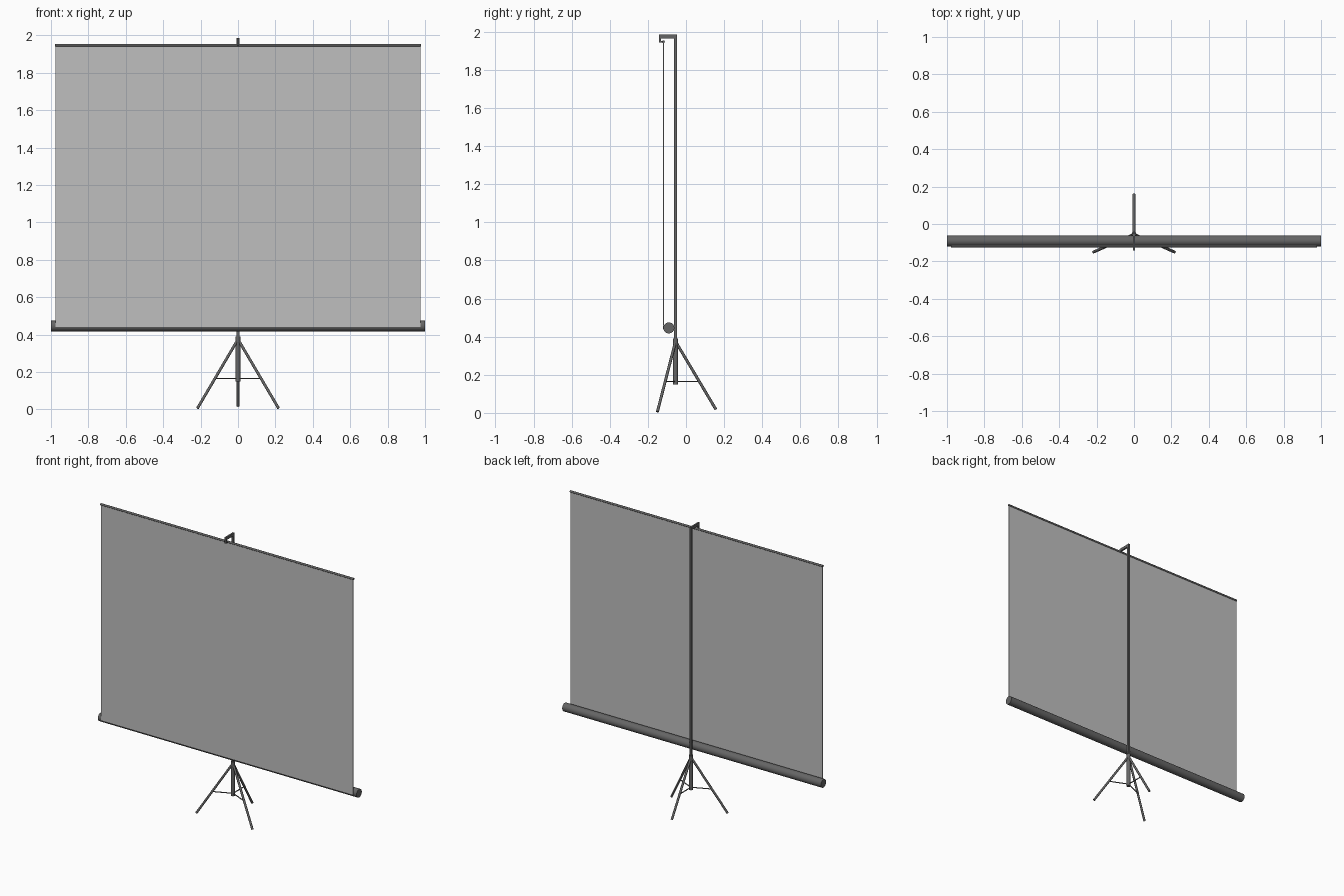
import bpy
import bmesh
from mathutils import Vector

old = bpy.data.objects.get("Cube")
if old:
    bpy.data.objects.remove(old, do_unlink=True)


def material(name, grey):
    mat = bpy.data.materials.new(name)
    mat.use_nodes = True
    colour = (grey, grey, grey, 1)
    mat.diffuse_color = colour
    mat.node_tree.nodes["Principled BSDF"].inputs["Base Color"].default_value = colour
    return mat


metal = material("dark grey metal", 0.13)
fabric = material("light grey fabric", 0.52)


def finish(name, bm, mat, smooth=False):
    mesh = bpy.data.meshes.new(name)
    bm.to_mesh(mesh)
    bm.free()
    mesh.materials.append(mat)
    obj = bpy.data.objects.new(name, mesh)
    bpy.context.collection.objects.link(obj)
    if smooth:
        bpy.ops.object.select_all(action="DESELECT")
        obj.select_set(True)
        bpy.context.view_layer.objects.active = obj
        bpy.ops.object.shade_smooth_by_angle(angle=0.7)
    return obj


def box(name, low, high, mat=metal):
    """Box between two opposite corners."""
    low, high = Vector(low), Vector(high)
    bm = bmesh.new()
    bmesh.ops.create_cube(bm, size=1)
    bmesh.ops.scale(bm, vec=high - low, verts=bm.verts)
    bmesh.ops.translate(bm, vec=(low + high) / 2, verts=bm.verts)
    return finish(name, bm, mat)


def rod(name, start, end, radius, sides=12):
    """Capped cylinder between two points."""
    start, end = Vector(start), Vector(end)
    axis = end - start
    bm = bmesh.new()
    bmesh.ops.create_cone(bm, cap_ends=True, segments=sides, radius1=radius,
                          radius2=radius, depth=axis.length)
    bmesh.ops.rotate(bm, verts=bm.verts, cent=(0, 0, 0),
                     matrix=axis.to_track_quat("Z", "Y").to_matrix())
    bmesh.ops.translate(bm, vec=(start + end) / 2, verts=bm.verts)
    return finish(name, bm, metal, smooth=True)


POLE_Y = -0.055
SCREEN_Y = -0.118

# Screen, its top bar and the roller housing below
box("screen", (-0.975, SCREEN_Y - 0.002, 0.44), (0.975, SCREEN_Y + 0.002, 1.95), fabric)
rod("top_bar", (-0.978, SCREEN_Y, 1.948), (0.978, SCREEN_Y, 1.948), 0.007)
rod("roller_housing", (-1, -0.09, 0.446), (1, -0.09, 0.446), 0.029, 32)

# Upright pole with the hanging arm and hook
box("pole", (-0.007, POLE_Y - 0.008, 0.16), (0.007, POLE_Y + 0.008, 1.985))
box("arm", (-0.006, -0.142, 1.966), (0.006, POLE_Y, 1.985))
box("hook_drop", (-0.006, -0.142, 1.944), (0.006, -0.132, 1.97))
box("hook_lip", (-0.006, -0.142, 1.944), (0.006, -0.114, 1.953))

# Tripod: sleeve, three legs and their braces
rod("tripod_sleeve", (0, POLE_Y, 0.15), (0, POLE_Y, 0.39), 0.013, 16)
top = Vector((0, POLE_Y, 0.375))
feet = {
    "right": Vector((-0.217, -0.15, 0.006)),
    "left": Vector((0.217, -0.15, 0.006)),
    "back": Vector((0, 0.157, 0.018)),
}
for side, foot in feet.items():
    rod(side + "_leg", top, foot, 0.0075)
    joint = top.lerp(foot, (top.z - 0.165) / (top.z - foot.z))
    rod(side + "_brace", (0, POLE_Y, 0.165), joint, 0.0035, 8)
